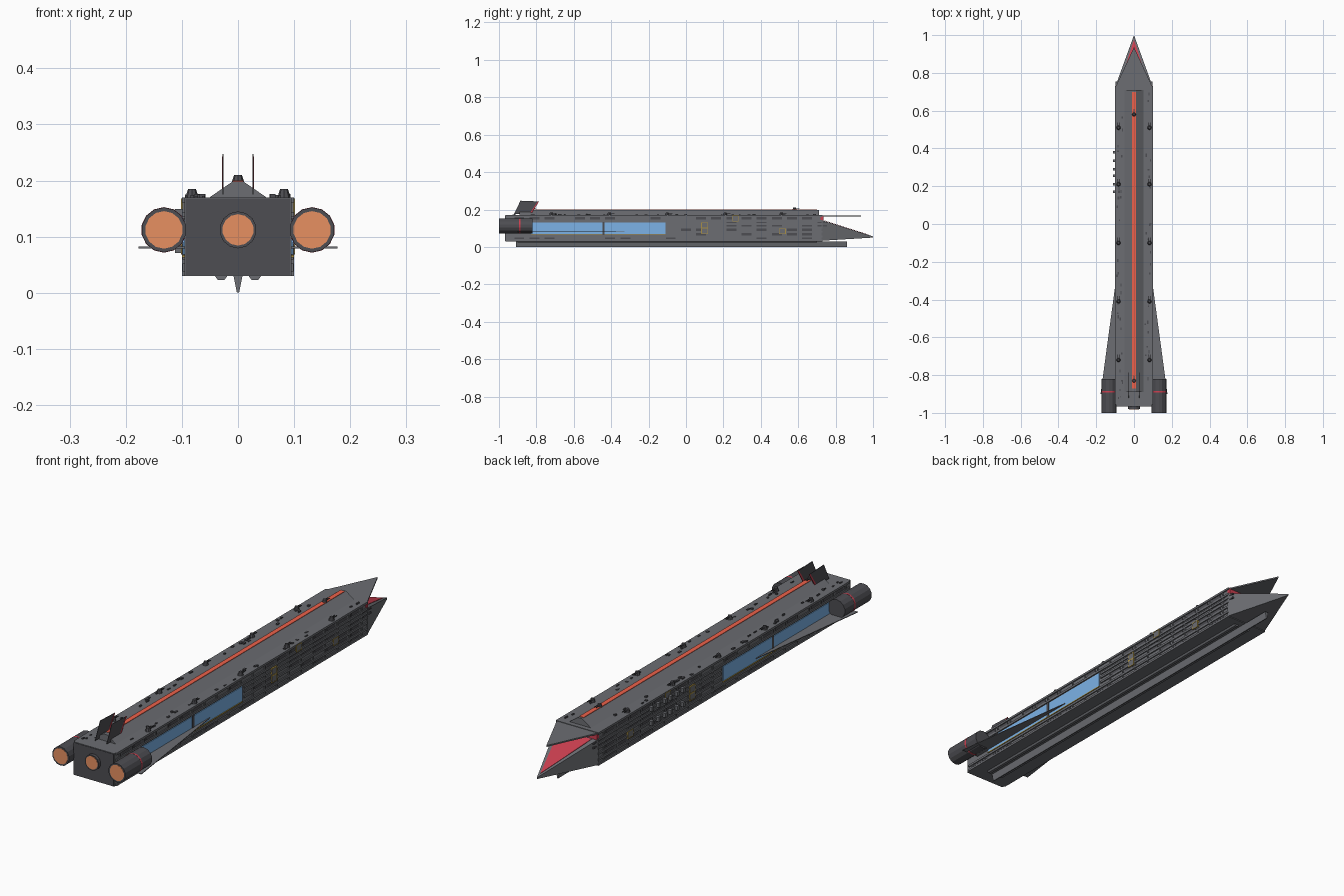
import bpy, bmesh, random
from math import pi
from mathutils import Matrix, Vector

if "Cube" in bpy.data.objects:
    bpy.data.objects.remove(bpy.data.objects["Cube"])

random.seed(4)


def mat(name, rgb):
    m = bpy.data.materials.new(name)
    m.diffuse_color = (*rgb, 1)
    m.use_nodes = True
    m.node_tree.nodes["Principled BSDF"].inputs["Base Color"].default_value = m.diffuse_color
    return m


HULL = mat("hull_grey", (0.15, 0.155, 0.17))
DARK = mat("dark_grey", (0.075, 0.075, 0.085))
RED = mat("red", (0.6, 0.05, 0.08))
STRIPE = mat("stripe_red", (0.85, 0.12, 0.07))
GLOW = mat("engine_orange", (0.8, 0.28, 0.12))
BLUE = mat("window_blue", (0.2, 0.45, 0.8))
GOLD = mat("gold", (0.4, 0.28, 0.06))


def finish(name, bm, material):
    bmesh.ops.recalc_face_normals(bm, faces=bm.faces)
    me = bpy.data.meshes.new(name)
    bm.to_mesh(me)
    bm.free()
    me.materials.append(material)
    ob = bpy.data.objects.new(name, me)
    bpy.context.collection.objects.link(ob)
    return ob


def add_box(bm, x0, x1, y0, y1, z0, z1):
    m = (Matrix.Translation(((x0 + x1) / 2, (y0 + y1) / 2, (z0 + z1) / 2))
         @ Matrix.Diagonal((x1 - x0, y1 - y0, z1 - z0, 1)))
    bmesh.ops.create_cube(bm, size=1, matrix=m)


def boxes(name, items, material):
    bm = bmesh.new()
    for b in items:
        add_box(bm, *b)
    return finish(name, bm, material)


def prism(name, pts, offset, material):
    """Polygon swept along an offset vector."""
    bm = bmesh.new()
    f = bm.faces.new([bm.verts.new(p) for p in pts])
    r = bmesh.ops.extrude_face_region(bm, geom=[f])
    bmesh.ops.translate(bm, vec=Vector(offset),
                        verts=[v for v in r["geom"] if isinstance(v, bmesh.types.BMVert)])
    return finish(name, bm, material)


def cylinder(name, x, z, y0, y1, r, material, n=14):
    bm = bmesh.new()
    bmesh.ops.create_cone(bm, cap_ends=True, segments=n, radius1=r, radius2=r, depth=y1 - y0,
                          matrix=Matrix.Translation((x, (y0 + y1) / 2, z)) @ Matrix.Rotation(pi / 2, 4, "X"))
    return finish(name, bm, material)


def hull(name, pts, material):
    bm = bmesh.new()
    for p in pts:
        bm.verts.new(p)
    bmesh.ops.convex_hull(bm, input=bm.verts)
    return finish(name, bm, material)


def mirrored(ob):
    m = ob.modifiers.new("mirror", "MIRROR")
    m.use_axis = (True, False, False)
    return ob


# Main hull, top ridge and its stripe
boxes("hull", [(-.095, .095, -.965, .73, .03, .17)], HULL)
boxes("stern_plate", [(-.094, .094, -.967, -.96, .032, .168)], DARK)
prism("top_ridge", [(-.052, -.89, .169), (.052, -.89, .169), (.01, -.89, .198), (-.01, -.89, .198)],
      (0, 1.6, 0), HULL)
boxes("ridge_stripe", [(-.01, .01, -.87, .7, .196, .2)], STRIPE)

# Keel and belly rails
prism("keel", [(-.008, -.91, .03), (.008, -.91, .03), (.002, -.91, 0), (-.002, -.91, 0)], (0, 1.77, 0), HULL)
mirrored(prism("belly_rail", [(.018, -.9, .031), (.042, -.9, .031), (.036, -.9, .023), (.024, -.9, .023)],
               (0, 1.6, 0), HULL))

# Side rails: the middle ones stop where the windows begin
rails = [(.09, .1, -.955 if z in (.034, .055, .139, .165) else -.1, .73, z - .004, z + .005)
         for z in (.034, .055, .08, .103, .122, .139, .165)]
mirrored(boxes("side_rails", rails, HULL))

# Vertical ribs and raised side panels
ribs, panels = [], []
for i in range(21):
    y = -.93 + i * .081
    rows = [(.04, .052), (.144, .161)]
    if y > -.11:
        rows += [(.059, .077), (.084, .1), (.107, .118), (.126, .136)]
    for z0, z1 in rows:
        ribs.append((.09, .099, y - .003, y + .003, z0 - .002, z1 + .002))
        if random.random() < .5:
            panels.append((.09, .097, y + .012, y + .065, z0 + .002, z1 - .002))
mirrored(boxes("side_ribs", ribs, HULL))
mirrored(boxes("side_panels", panels, DARK))

# Long side windows with sill
mirrored(boxes("side_windows", [(.09, .098, -.83, -.447, .068, .13), (.09, .098, -.435, -.11, .068, .13)], BLUE))
mirrored(boxes("window_divider", [(.09, .1, -.447, -.435, .065, .132)], DARK))
mirrored(boxes("window_sill", [(.09, .1, -.83, -.11, .063, .067)], GOLD))

# Gold framed hatches
frames, doors = [], []
for y, z in ((.1, .085), (.1, .116), (.265, .152), (.515, .084)):
    a, b, t = .017, .014, .003
    frames += [(.09, .1015, y - a, y + a, z + s * b - t / 2, z + s * b + t / 2) for s in (-1, 1)]
    frames += [(.09, .1015, y + s * a - t / 2, y + s * a + t / 2, z - b, z + b) for s in (-1, 1)]
    doors.append((.09, .1008, y - a, y + a, z - b, z + b))
mirrored(boxes("hatch_frames", frames, GOLD))
mirrored(boxes("hatch_doors", doors, HULL))

# Pods along the left flank
boxes("flank_pods", [(-.112, -.09, y - .007, y + .007, z - .009, z + .009)
                     for y in (.17, .21, .255, .29, .335, .38) for z in (.08, .14)], HULL)

# Bow: flat upper beak, tapering lower jaw, red mouth
prism("upper_beak", [(-.098, .725, .162), (.098, .725, .162), (0, .936, .162)], (0, 0, .006), HULL)
hull("lower_jaw", [(s * .1, .725, z) for s in (-1, 1) for z in (.033, .143)]
     + [(0, 1, .056), (0, 1, .05)], HULL)
prism("mouth_lining", [(-.075, .74, .1395), (.075, .74, .1395), (0, .975, .0645)], (0, .001, .0015), RED)
boxes("mouth_back", [(-.096, .096, .72, .735, .14, .164)], RED)

# Wings
mirrored(prism("wing", [(.09, -.33, .079), (.1, -.33, .079), (.177, -.9, .079), (.09, -.9, .079)],
               (0, 0, .003), HULL))

# Engines
mirrored(cylinder("side_engine", .132, .112, -1, -.82, .04, DARK))
mirrored(cylinder("engine_band", .132, .112, -.892, -.885, .0406, RED))
mirrored(cylinder("side_engine_glow", .132, .112, -1, -.99, .0335, GLOW)).location.y = -.0006
cylinder("centre_engine", 0, .112, -.98, -.95, .033, DARK)
cylinder("centre_engine_glow", 0, .112, -.981, -.97, .028, GLOW)

# Tail fins with red leading edge
mirrored(prism("tail_fin", [(.026, -.92, .175), (.026, -.835, .175), (.026, -.787, .243), (.026, -.885, .247)],
               (.002, 0, 0), DARK))
mirrored(prism("fin_edge", [(.0255, -.835, .18), (.0255, -.825, .18), (.0255, -.786, .243), (.0255, -.793, .243)],
               (.003, 0, 0), RED))

# Gun turrets
def turrets(name, spots, z):
    bm = bmesh.new()
    for x, y in spots:
        bmesh.ops.create_cone(bm, cap_ends=True, segments=8, radius1=.012, radius2=.007, depth=.016,
                              matrix=Matrix.Translation((x, y, z + .007)))
        for s in (-.004, .004):
            add_box(bm, x + s - .001, x + s + .001, y, y + .028, z + .008, z + .011)
    return finish(name, bm, DARK)


mirrored(turrets("deck_turrets", [(.082, y) for y in (-.72, -.41, -.1, .21, .51)], .17))
turrets("ridge_turrets", [(0, -.83), (0, .58)], .195)

# Small deck fittings
fit = []
for i in range(56):
    x, y = random.choice((-1, 1)) * random.uniform(.06, .09), random.uniform(-.93, .7)
    w, d = random.uniform(.002, .005), random.uniform(.003, .009)
    fit.append((x - w, x + w, y - d, y + d, .168, random.uniform(.172, .176)))
boxes("deck_fittings", fit, DARK)
